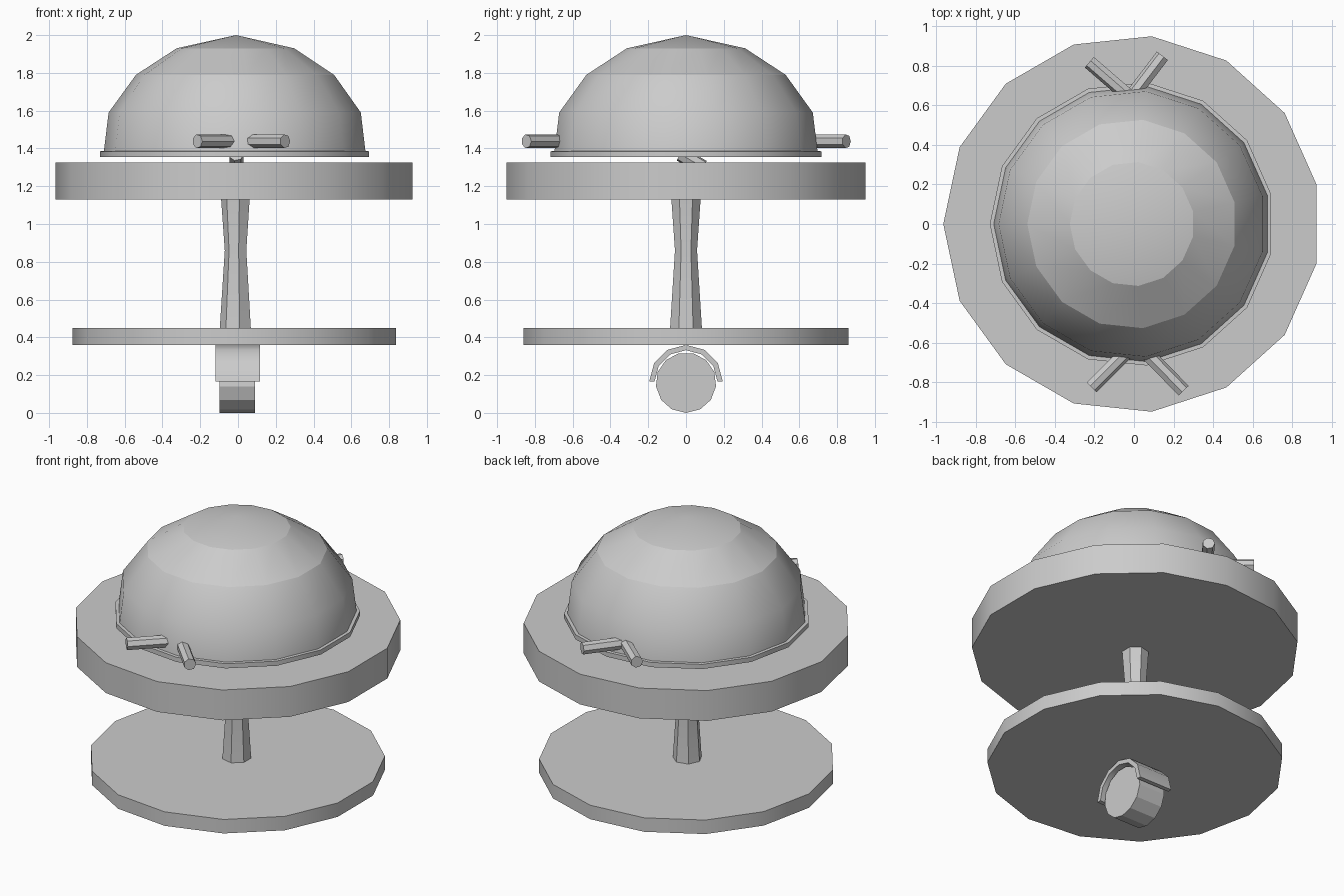
import bpy, bmesh
from math import sin, cos, pi, radians
from mathutils import Vector

if "Cube" in bpy.data.objects:
    bpy.data.objects.remove(bpy.data.objects["Cube"])

grey = bpy.data.materials.new("plain_grey")
grey.use_nodes = True
colour = (0.6, 0.6, 0.6, 1)
grey.diffuse_color = colour
grey.node_tree.nodes["Principled BSDF"].inputs["Base Color"].default_value = colour

CX = -0.01  # axis of the round parts


def finish(name, bm, angle=29.5, crease_above=None):
    """Shade smooth, keeping sharp corners and any ring above a given height."""
    bmesh.ops.recalc_face_normals(bm, faces=bm.faces)
    for f in bm.faces:
        f.smooth = True
    for e in bm.edges:
        a, b = (v.co.z for v in e.verts)
        ring = crease_above and abs(a - b) < 1e-4 and a > crease_above
        e.smooth = not ring and e.calc_face_angle(0) < radians(angle)
    mesh = bpy.data.meshes.new(name)
    bm.to_mesh(mesh)
    bm.free()
    obj = bpy.data.objects.new(name, mesh)
    mesh.materials.append(grey)
    bpy.context.collection.objects.link(obj)
    return obj


def lathe(name, profile, sides, centre=(CX, 0, 0), axis=(0, 0, 1), start=0, **kw):
    """Turn (radius, height) pairs around an axis; caps close the open ends."""
    bm = bmesh.new()
    rings = []
    for r, z in profile:
        count = sides if r else 1
        rings.append([bm.verts.new((r * cos(start + 2 * pi * i / sides),
                                    r * sin(start + 2 * pi * i / sides), z))
                      for i in range(count)])
    for low, high in zip(rings, rings[1:]):
        for i in range(sides):
            j = (i + 1) % sides
            if len(high) == 1:
                bm.faces.new((low[i], low[j], high[0]))
            else:
                bm.faces.new((low[i], low[j], high[j], high[i]))
    for ring in (rings[0], rings[-1]):
        if len(ring) > 1:
            bm.faces.new(ring)
    obj = finish(name, bm, **kw)
    obj.rotation_euler = Vector(axis).to_track_quat('Z', 'Y').to_euler()
    obj.location = centre
    return obj


def rod(name, a, b, radius, sides=7):
    a, b = Vector(a), Vector(b)
    return lathe(name, [(radius, 0), (radius, (b - a).length)], sides, a, b - a)


# Round plates and the waisted column between them
lathe("lower_plate", [(0.865, 0.36), (0.865, 0.45)], 15)
lathe("upper_plate", [(0.955, 1.13), (0.955, 1.325)], 15)
lathe("column", [(0.087, 0.44), (0.06, 0.86), (0.08, 1.14)], 7)

# Dome with its rim
lathe("dome", [(0.72, 1.355), (0.72, 1.385), (0.70, 1.386), (0.675, 1.59),
               (0.53, 1.79), (0.315, 1.93), (0, 2.0)], 15, crease_above=1.7)
rod("dome_strut", (CX, 0.09, 1.30), (CX, -0.03, 1.37), 0.04)

# Angled handles at the front and back of the rim
handles = {"front_right": ((-0.04, -0.65), (-0.215, -0.825)),
           "front_left": ((0.06, -0.65), (0.25, -0.845)),
           "back_right": ((-0.04, 0.66), (-0.225, 0.82)),
           "back_left": ((0.0, 0.66), (0.145, 0.85))}
for side, (inner, outer) in handles.items():
    rod(side + "_handle", (*inner, 1.438), (*outer, 1.438), 0.037)

# Wheel lying across x, with a vertex at the bottom
wheel = lathe("wheel", [(0.16, -0.093), (0.16, 0.093)], 13,
              (-0.004, 0, 0.16), angle=20)
wheel.rotation_euler = (pi / 2, 0, pi / 2)
for v in wheel.data.vertices:
    x, y, z = v.co
    v.co = (-y, -x, z)
wheel.data.flip_normals()

# Arched guard over the wheel
bm = bmesh.new()
sections = []
for i in range(7):
    t = pi * i / 6
    sections.append([bm.verts.new((x, r * cos(t), 0.165 + r * sin(t)))
                     for x, r in ((-0.12, 0.167), (0.116, 0.167),
                                  (0.116, 0.195), (-0.12, 0.195))])
for s, n in zip(sections, sections[1:]):
    for k in range(4):
        m = (k + 1) % 4
        bm.faces.new((s[k], s[m], n[m], n[k]))
bm.faces.new(sections[0])
bm.faces.new(sections[-1])
finish("wheel_guard", bm, angle=35)
